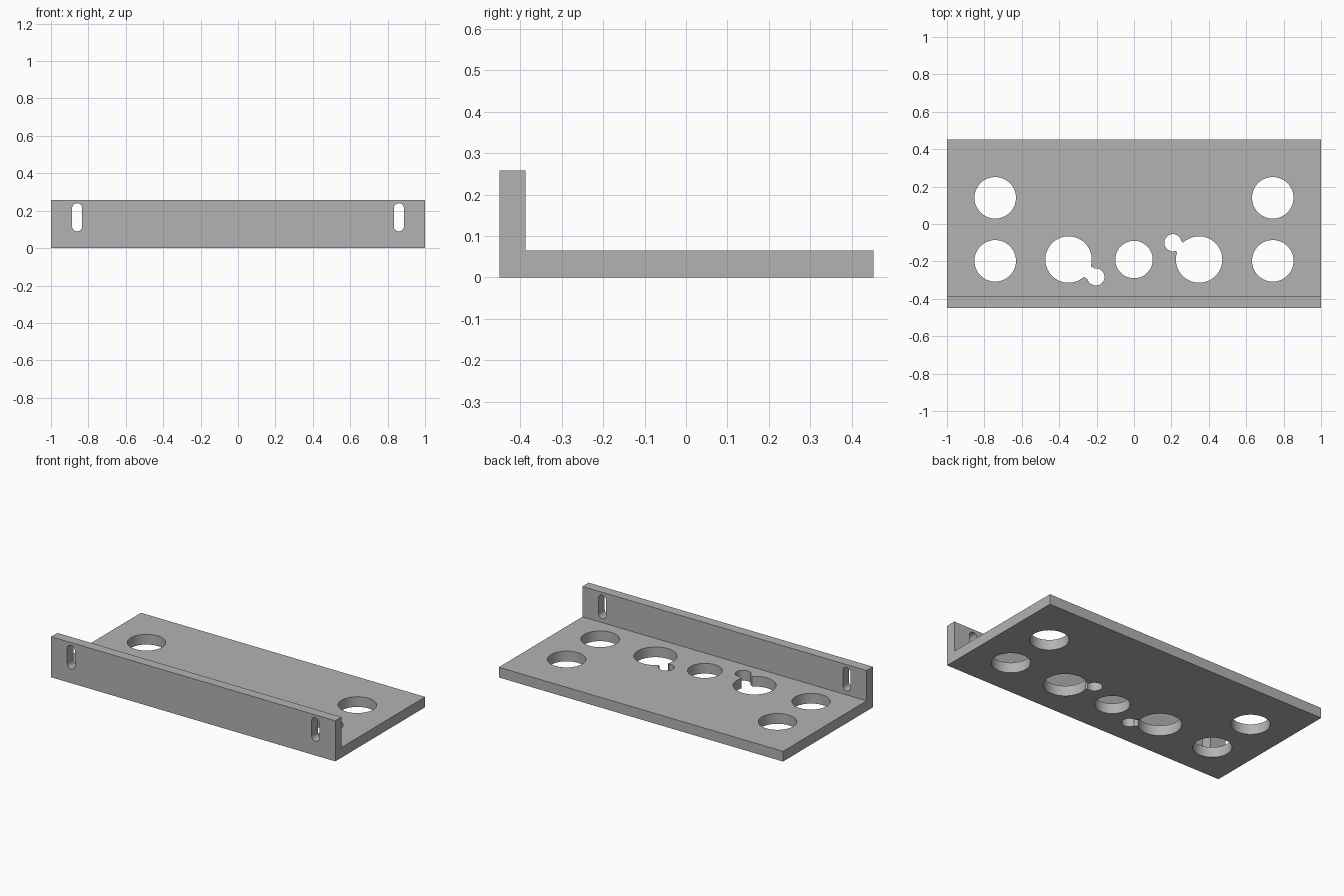
import bpy, bmesh, math
from mathutils import Vector

old = bpy.data.objects.get("Cube")
if old:
    bpy.data.objects.remove(old, do_unlink=True)

grey = bpy.data.materials.new("plain grey")
grey.use_nodes = True
colour = (0.45, 0.45, 0.45, 1)
grey.diffuse_color = colour
grey.node_tree.nodes["Principled BSDF"].inputs["Base Color"].default_value = colour


def prism(name, outline, shift):
    """Solid made by extruding a closed outline along a vector."""
    bm = bmesh.new()
    face = bm.faces.new([bm.verts.new(p) for p in outline])
    ext = bmesh.ops.extrude_face_region(bm, geom=[face])
    verts = [v for v in ext["geom"] if isinstance(v, bmesh.types.BMVert)]
    bmesh.ops.translate(bm, verts=verts, vec=shift)
    bmesh.ops.recalc_face_normals(bm, faces=bm.faces[:])
    mesh = bpy.data.meshes.new(name)
    bm.to_mesh(mesh)
    bm.free()
    mesh.materials.append(grey)
    obj = bpy.data.objects.new(name, mesh)
    bpy.context.collection.objects.link(obj)
    return obj


def arc(cx, cy, r, start, end, steps):
    return [(cx + r * math.cos(start + (end - start) * i / steps),
             cy + r * math.sin(start + (end - start) * i / steps))
            for i in range(steps + 1)]


def floor_cut(name, points):
    return prism(name, [(x, y, -0.1) for x, y in points], Vector((0, 0, 0.3)))


def round_hole(x, y, r):
    return floor_cut("round_hole", arc(x, y, r, 0, math.tau, 64)[:-1])


def keyhole(cx, cy, big, lx, ly, small, half_neck):
    """Large circle joined to a small lobe by a straight neck."""
    turn = math.atan2(ly - cy, lx - cx)
    a, b = math.asin(half_neck / big), math.asin(half_neck / small)
    points = arc(cx, cy, big, turn + a, turn + math.tau - a, 60)
    points += arc(lx, ly, small, turn - math.pi + b, turn + math.pi - b, 28)
    return floor_cut("keyhole", points)


def wall_slot(x):
    """Upright slot with rounded ends."""
    r = 0.027
    points = arc(x, 0.213, r, 0, math.pi, 16) + arc(x, 0.117, r, math.pi, math.tau, 16)
    return prism("wall_slot", [(px, -0.6, pz) for px, pz in points], Vector((0, 0.4, 0)))


# Angle plate: L-shaped section along x
section = [(-0.45, 0), (0.453, 0), (0.453, 0.065), (-0.387, 0.065),
           (-0.387, 0.258), (-0.45, 0.258)]
plate = prism("angle_plate", [(-1, y, z) for y, z in section], Vector((2, 0, 0)))

# Openings
cutters = [round_hole(0, -0.19, 0.1),
           keyhole(-0.35, -0.19, 0.124, -0.204, -0.283, 0.046, 0.034),
           keyhole(0.348, -0.19, 0.124, 0.208, -0.1, 0.046, 0.03)]
for side in (-1, 1):
    cutters += [round_hole(side * 0.742, y, 0.111) for y in (0.14, -0.197)]
    cutters.append(wall_slot(side * 0.86))

for cutter in cutters:
    cutter.hide_render = True
    mod = plate.modifiers.new(cutter.name, "BOOLEAN")
    mod.operation = "DIFFERENCE"
    mod.solver = "EXACT"
    mod.object = cutter

# Bake the cuts, then drop the cutters
bpy.context.view_layer.objects.active = plate
plate.select_set(True)
for mod in plate.modifiers[:]:
    bpy.ops.object.modifier_apply(modifier=mod.name)
for cutter in cutters:
    bpy.data.objects.remove(cutter, do_unlink=True)
bpy.ops.object.shade_smooth_by_angle(angle=math.radians(30))
